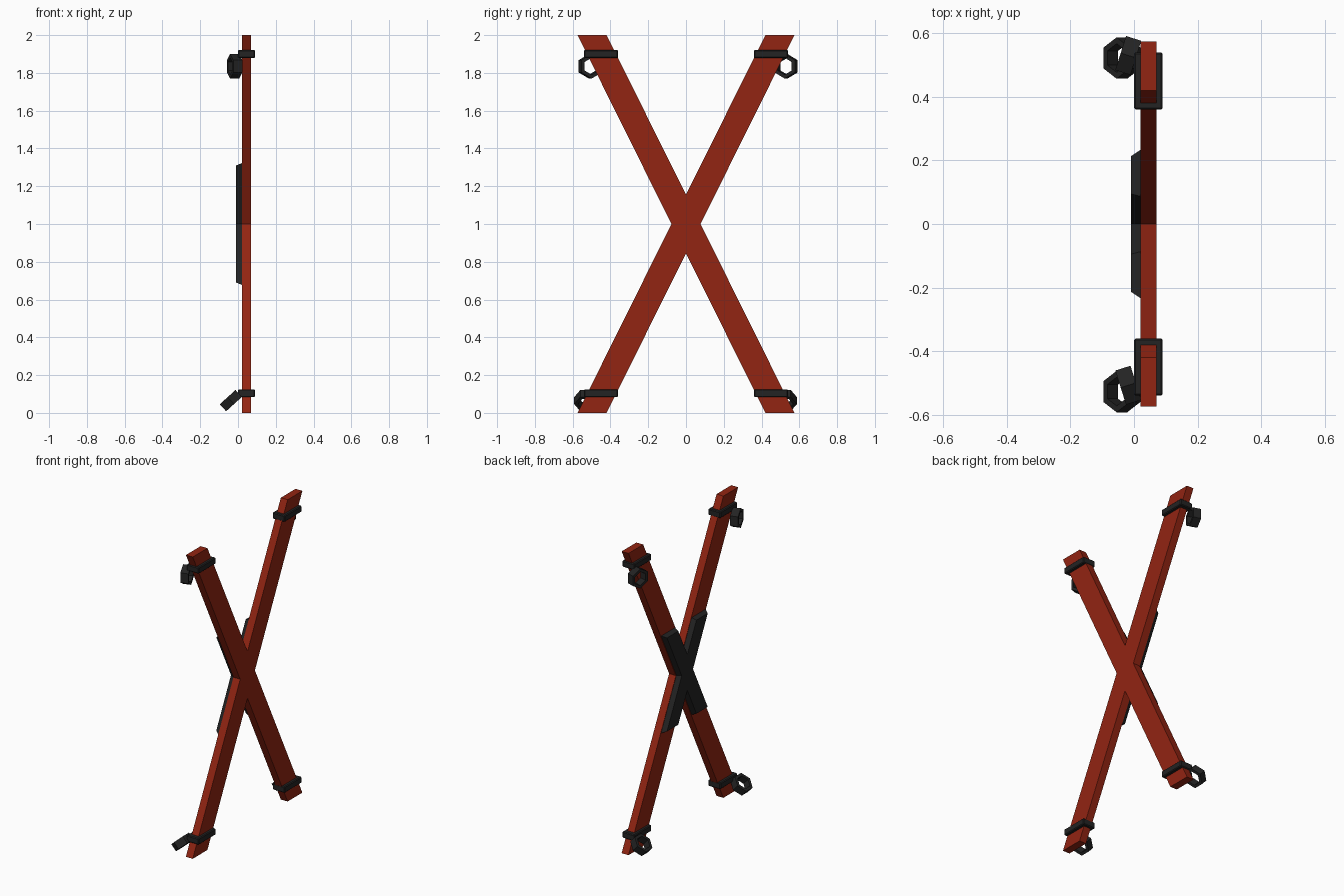
import bpy
import bmesh
import math
from mathutils import Matrix, Vector

default = bpy.data.objects.get("Cube")
if default:
    bpy.data.objects.remove(default)


def material(name, colour):
    m = bpy.data.materials.new(name)
    m.use_nodes = True
    m.diffuse_color = colour
    m.node_tree.nodes["Principled BSDF"].inputs["Base Color"].default_value = colour
    return m


RED = material("red paint", (0.29, 0.018, 0.006, 1))
BLACK = material("black leather", (0.017, 0.017, 0.017, 1))
SLOPE = 0.497          # sideways run of a beam per unit of height
HALF = 0.077           # half of a beam's horizontal width


def make_object(name, bm, mat):
    bmesh.ops.recalc_face_normals(bm, faces=bm.faces)
    mesh = bpy.data.meshes.new(name)
    bm.to_mesh(mesh)
    bm.free()
    mesh.materials.append(mat)
    ob = bpy.data.objects.new(name, mesh)
    bpy.context.collection.objects.link(ob)
    return ob


def cross_outline(height, half):
    """Outline of a cross with level ends, as (y, z) points."""
    end, notch = height * SLOPE, half / SLOPE
    quarter = [(half, 0), (end + half, height), (end - half, height), (0, notch)]
    upper = quarter + [(-y, z) for y, z in reversed(quarter[:3])]
    return upper + [(-y, -z) for y, z in upper[1:-1]]


def cross(name, mat, x_back, x_front, back, front):
    """Solid between two cross outlines lying at different x."""
    bm = bmesh.new()
    rings = [[bm.verts.new((x, y, z + 1)) for y, z in cross_outline(*size)]
             for x, size in ((x_back, back), (x_front, front))]
    bm.faces.new(rings[0])
    bm.faces.new(rings[1])
    n = len(rings[0])
    for i in range(n):
        j = (i + 1) % n
        bm.faces.new((rings[0][i], rings[0][j], rings[1][j], rings[1][i]))
    return make_object(name, bm, mat)


def strap(name, y, z):
    """Band wrapped level around a beam."""
    bm = bmesh.new()
    bmesh.ops.create_cube(bm, size=1, matrix=Matrix.Translation((0.045, y, z))
                          @ Matrix.Diagonal((0.09, 0.18, 0.042, 1)))
    bmesh.ops.bevel(bm, geom=bm.edges[:], offset=0.005, segments=1, affect='EDGES')
    return make_object(name, bm, BLACK)


def cuff(name, centre, axis, start):
    """Open six-sided ring around the given axis."""
    bm = bmesh.new()
    section = ((0.065, -0.025), (0.065, 0.025), (0.045, 0.025), (0.045, -0.025))
    axis = Vector(axis).normalized()
    side = Vector((0, 0, 1)).cross(axis).normalized()
    up = axis.cross(side)
    loops = []
    for i in range(6):
        a = start + i * math.pi / 3
        out = side * math.cos(a) + up * math.sin(a)
        loops.append([bm.verts.new(Vector(centre) + out * r + axis * w) for r, w in section])
    for i in range(6):
        a, b = loops[i], loops[(i + 1) % 6]
        for k in range(4):
            m = (k + 1) % 4
            bm.faces.new((a[k], a[m], b[m], b[k]))
    return make_object(name, bm, BLACK)


# Crossed beams and the bevelled padding on their inner side
cross("crossed_beams", RED, 0.02, 0.07, (1, HALF), (1, HALF))
cross("crossed_padding", BLACK, 0.02, -0.01, (0.322, 0.073), (0.31, 0.059))

# Straps and cuffs at the four beam ends
for word, s, high_y, low_y in (("front", -1, 0.507, 0.527), ("back", 1, 0.53, 0.522)):
    strap("upper_strap_" + word, s * 0.45, 1.9)
    strap("lower_strap_" + word, s * 0.45, 0.104)
    cuff("upper_cuff_" + word, (-0.018, s * high_y, 1.835), (0.95, -0.3 * s, 0), math.pi / 2)
    cuff("lower_cuff_" + word, (-0.038, s * low_y, 0.065), (-0.67, 0, 0.74), 0)
